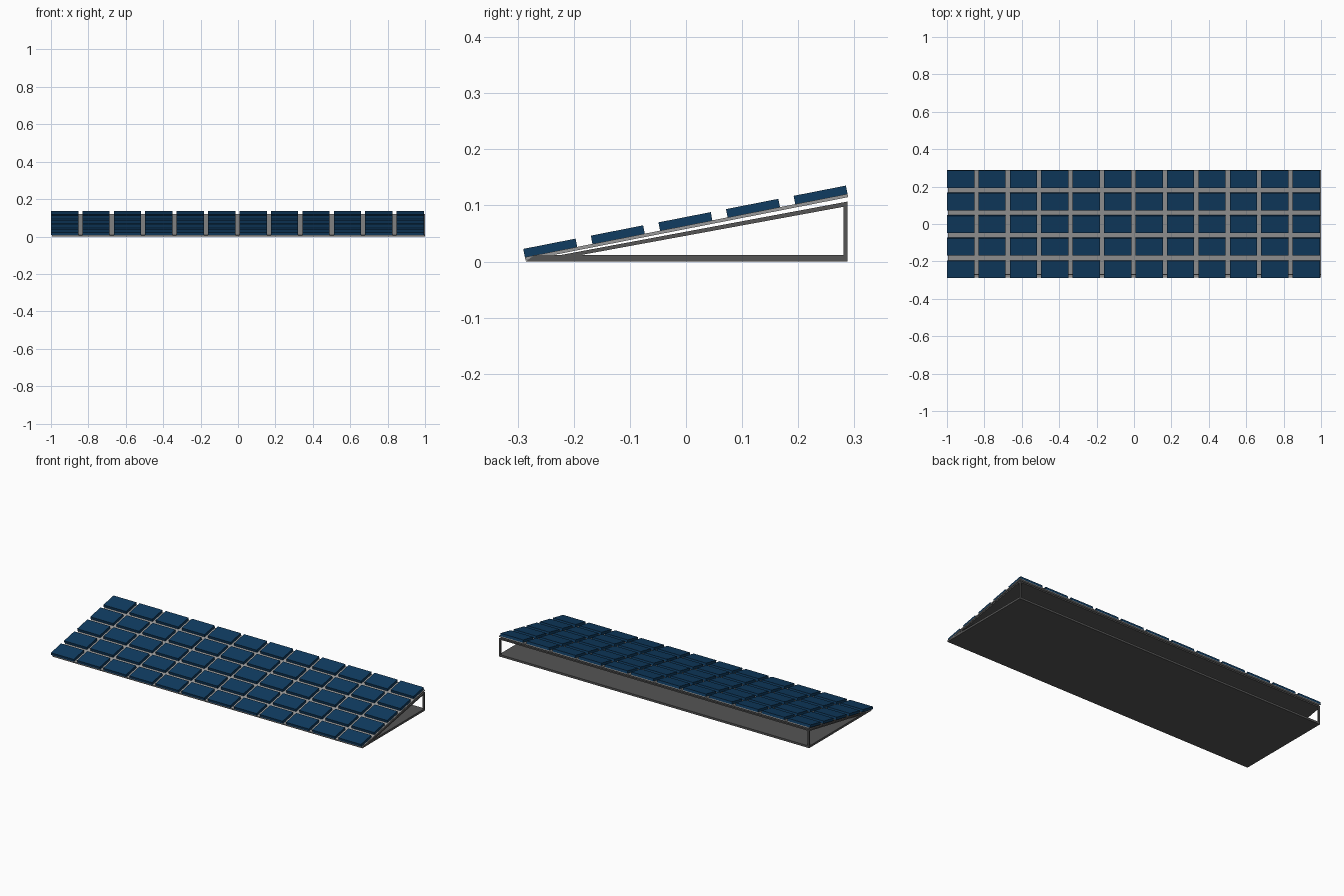
import bpy, bmesh

if "Cube" in bpy.data.objects:
    bpy.data.objects.remove(bpy.data.objects["Cube"])

def material(name, rgb):
    m = bpy.data.materials.new(name)
    m.diffuse_color = (*rgb, 1)
    m.use_nodes = True
    m.node_tree.nodes["Principled BSDF"].inputs["Base Color"].default_value = m.diffuse_color
    return m

BLUE = material("panel_blue", (0.005, 0.045, 0.12))
LIGHT = material("light_metal", (0.33, 0.33, 0.33))
DARK = material("dark_metal", (0.09, 0.09, 0.09))

def prism(name, profile, x0, x1, mat):
    """Extrude a (y, z) profile along x."""
    bm = bmesh.new()
    face = bm.faces.new([bm.verts.new((x0, y, z)) for y, z in profile])
    ext = bmesh.ops.extrude_face_region(bm, geom=[face])["geom"]
    bmesh.ops.translate(bm, vec=(x1 - x0, 0, 0),
                        verts=[v for v in ext if isinstance(v, bmesh.types.BMVert)])
    bmesh.ops.recalc_face_normals(bm, faces=bm.faces)
    me = bpy.data.meshes.new(name)
    bm.to_mesh(me)
    bm.free()
    me.materials.append(mat)
    ob = bpy.data.objects.new(name, me)
    bpy.context.collection.objects.link(ob)
    return ob

# Tilted coordinate: s along the slope, t across it
COS, SIN = 0.9813, 0.1926
Y0, Z0 = -0.286, 0.002

def tilt(s, t):
    return (Y0 + s * COS - t * SIN, Z0 + s * SIN + t * COS)

def slab(s0, s1, t0, t1):
    return [tilt(s0, t0), tilt(s1, t0), tilt(s1, t1), tilt(s0, t1)]

X0, X1 = -0.994, 1.0
LENGTH = 0.586

# Dark frame: base, sloping deck and two rear posts, open at the back
prism("base_plate", [(-0.286, 0), (0.288, 0), (0.288, 0.012), (-0.27, 0.012)], X0, X1, DARK)
prism("sloping_deck", [(-0.286, 0), (-0.235, 0.003), (0.288, 0.099), (0.288, 0.107)], X0, X1, DARK)
for name, x in (("left_post", X0), ("right_post", X1 - 0.01)):
    prism(name, [(0.281, 0.006), (0.288, 0.006), (0.288, 0.103), (0.281, 0.103)], x, x + 0.01, DARK)

# Light backing sheet
prism("backing_sheet", slab(0, LENGTH, 0, 0.006), X0, X1, LIGHT)

# Grid of solar cells
PITCH_X, CELL_X = 0.168, 0.146
CELL_S = 0.095
PITCH_S = (LENGTH - CELL_S) / 4
for row in range(5):
    for col in range(12):
        s, x = row * PITCH_S, -1 + col * PITCH_X
        prism(f"solar_cell_{row}_{col}", slab(s, s + CELL_S, 0.006, 0.021), x, x + CELL_X, BLUE)
